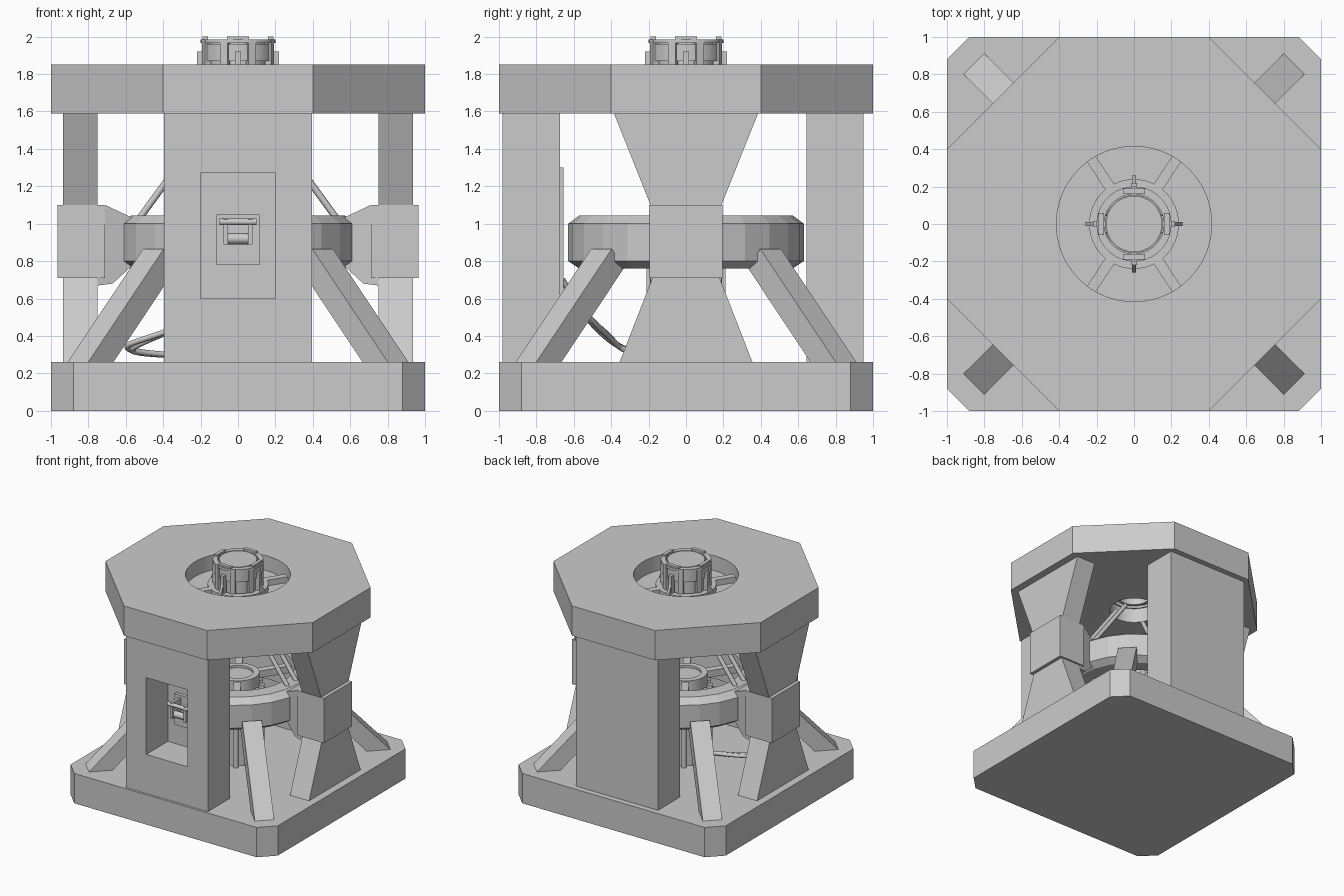
import bpy
import bmesh
from math import cos, sin, pi, radians
from mathutils import Vector

if "Cube" in bpy.data.objects:
    bpy.data.objects.remove(bpy.data.objects["Cube"])

# One plain grey for everything
grey = bpy.data.materials.new("plain grey")
grey.use_nodes = True
COLOUR = (0.6, 0.6, 0.6, 1)
grey.diffuse_color = COLOUR
grey.node_tree.nodes["Principled BSDF"].inputs["Base Color"].default_value = COLOUR


def finish(name, bm):
    bmesh.ops.recalc_face_normals(bm, faces=bm.faces)
    mesh = bpy.data.meshes.new(name)
    bm.to_mesh(mesh)
    bm.free()
    mesh.materials.append(grey)
    obj = bpy.data.objects.new(name, mesh)
    bpy.context.collection.objects.link(obj)
    return obj


def loft(name, lower, upper):
    """Solid between two matching loops of points."""
    bm = bmesh.new()
    a = [bm.verts.new(p) for p in lower]
    b = [bm.verts.new(p) for p in upper]
    bm.faces.new(a)
    bm.faces.new(b)
    for i in range(len(a)):
        j = (i + 1) % len(a)
        bm.faces.new((a[i], a[j], b[j], b[i]))
    return finish(name, bm)


def rect(x0, x1, y0, y1, z):
    return [(x0, y0, z), (x1, y0, z), (x1, y1, z), (x0, y1, z)]


def box(name, x0, x1, y0, y1, z0, z1):
    return loft(name, rect(x0, x1, y0, y1, z0), rect(x0, x1, y0, y1, z1))


def slab(name, cut, z0, z1):
    """Two-unit square slab with its corners cut off."""
    c = 1 - cut
    pts = [(c, -1), (1, -c), (1, c), (c, 1), (-c, 1), (-1, c), (-1, -c), (-c, -1)]
    return loft(name, [(x, y, z0) for x, y in pts], [(x, y, z1) for x, y in pts])


def lathe(name, profile, sides, smooth=False):
    """Closed radius-height profile turned about z."""
    bm = bmesh.new()
    rings = [[bm.verts.new((r * cos(2 * pi * i / sides), r * sin(2 * pi * i / sides), z))
              for r, z in profile] for i in range(sides)]
    n = len(profile)
    for i in range(sides):
        a, b = rings[i], rings[(i + 1) % sides]
        for k in range(n):
            bm.faces.new((a[k], b[k], b[(k + 1) % n], a[(k + 1) % n]))
    obj = finish(name, bm)
    if smooth:
        bpy.ops.object.select_all(action='DESELECT')
        obj.select_set(True)
        bpy.context.view_layer.objects.active = obj
        bpy.ops.object.shade_smooth_by_angle(angle=radians(30))
    return obj


def tube(name, r0, r1, z0, z1, sides=48):
    return lathe(name, [(r0, z0), (r1, z0), (r1, z1), (r0, z1)], sides, True)


def disc(name, r, z0, z1, sides=48):
    loops = [[(r * cos(2 * pi * i / sides), r * sin(2 * pi * i / sides), z)
              for i in range(sides)] for z in (z0, z1)]
    return loft(name, *loops)


def cut(obj, cutter):
    cutter.hide_render = True
    mod = obj.modifiers.new("cut", 'BOOLEAN')
    mod.operation = 'DIFFERENCE'
    mod.solver = 'EXACT'
    mod.object = cutter
    bpy.context.view_layer.objects.active = obj
    bpy.ops.object.modifier_apply(modifier=mod.name)
    bpy.data.objects.remove(cutter)


def rod(name, points, radius, curved=False):
    data = bpy.data.curves.new(name, 'CURVE')
    data.dimensions = '3D'
    data.bevel_depth = radius
    data.bevel_resolution = 2
    data.use_fill_caps = True
    s = data.splines.new('NURBS' if curved else 'POLY')
    s.points.add(len(points) - 1)
    for p, co in zip(s.points, points):
        p.co = (*co, 1)
    if curved:
        s.use_endpoint_u = True
        s.order_u = 4
    data.materials.append(grey)
    obj = bpy.data.objects.new(name, data)
    bpy.context.collection.objects.link(obj)


def spoke(name, angle, r0, r1, half, z0, z1):
    """Radial bar at an angle about z."""
    obj = box(name, r0, r1, -half, half, z0, z1)
    obj.rotation_euler.z = angle


# Base and top slab with its round recess and central opening
slab("base", 0.12, 0, 0.26)
top = slab("top_slab", 0.6, 1.59, 1.85)
cut(top, disc("recess_cutter", 0.415, 1.72, 2.2, 64))
cut(top, disc("opening_cutter", 0.2, 1.4, 2.2))

# Front and back columns, front one with a deep window
front = box("front_column", -0.395, 0.395, -0.98, -0.675, 0.26, 1.59)
cut(front, box("window_cutter", -0.2, 0.2, -1.2, -0.5, 0.6, 1.27))
box("window_back", -0.23, 0.23, -0.68, -0.655, 0.57, 1.3)
box("back_column", -0.395, 0.395, 0.645, 0.95, 0.26, 1.59)

# Latch inside the window
box("latch_panel", -0.115, 0.115, -0.71, -0.68, 0.78, 1.05)
rod("latch_bar", [(-0.1, -0.82, 1.01), (0.1, -0.82, 1.01)], 0.018)
rod("latch_roller", [(-0.075, -0.79, 0.92), (0.075, -0.79, 0.92)], 0.03)
for x in (-0.065, 0.065):
    box("latch_arm", x - 0.012, x + 0.012, -0.83, -0.71, 0.89, 1.03)

# Hourglass side pillars with clamp blocks and tie rods
for side, s in (("left", 1), ("right", -1)):
    a, b = 0.75 * s, 0.935 * s
    loft(side + "_pillar_upper", rect(a, b, -0.19, 0.19, 1.1), rect(a, b, -0.385, 0.385, 1.59))
    loft(side + "_pillar_lower", rect(a, b, -0.355, 0.355, 0.26), rect(a, b, -0.18, 0.18, 0.71))
    box(side + "_clamp_block", 0.71 * s, 0.965 * s, -0.195, 0.195, 0.71, 1.1)
    jaw = [(0.75, 0.19, 1.1), (0.71, 0.19, 1.1), (0.54, 0.13, 1.02),
           (0.54, 0.13, 0.8), (0.67, 0.17, 0.68), (0.75, 0.19, 0.67)]
    loft(side + "_clamp_jaw", [(x * s, -y, z) for x, y, z in jaw], [(x * s, y, z) for x, y, z in jaw])
    for y in (-0.06, 0.06):
        rod(side + "_tie_rod", [(0.54 * s, y, 1.01), (0.14 * s, y, 1.56)], 0.018)

# Faceted ring held in the middle
lathe("ring", [(0.45, 0.76), (0.57, 0.76), (0.63, 0.8), (0.63, 1.0), (0.57, 1.045), (0.45, 1.045)], 24)

# Diagonal struts from the base corners up to the ring
outline = [(1.21, 0.26), (0.64, 0.865), (0.54, 0.77), (1.02, 0.26)]
for i in range(4):
    strut = loft("corner_strut", [(r, -0.078, z) for r, z in outline],
                 [(r, 0.078, z) for r, z in outline])
    strut.rotation_euler.z = pi / 4 + i * pi / 2

# Core inside the ring with slats and cross bars
tube("core", 0.12, 0.17, 0.26, 1.0)
disc("core_lid", 0.17, 0.95, 0.98)
for i in range(12):
    spoke("core_slat", i * pi / 6, 0.16, 0.21, 0.02, 0.26, 0.9)
for sx in (1, -1):
    for sy in (1, -1):
        angle = Vector((sx, 0)).angle_signed(Vector((sx * 0.55, sy * 0.84)))
        heading = (0 if sx > 0 else pi) - angle
        spoke("cross_bar", heading, 0.15, 0.47, 0.03, 0.93, 0.99)
        spoke("recess_spoke", heading, 0.22, 0.42, 0.028, 1.71, 1.77)

# Cap: inner drum, surrounding cage and side lugs
tube("cap_drum", 0.13, 0.155, 1.72, 1.97)
disc("cap_lid", 0.15, 1.95, 1.985)
tube("cage_foot_ring", 0.19, 0.24, 1.72, 1.77)
tube("cage_middle_ring", 0.165, 0.19, 1.87, 1.96)
tube("cage_flange", 0.16, 0.2, 1.965, 1.985)
for i in range(8):
    spoke("cage_post", pi / 8 + i * pi / 4, 0.165, 0.2, 0.022, 1.74, 1.98)
for i in range(4):
    spoke("cap_tab", i * pi / 2, 0.16, 0.19, 0.06, 1.98, 2.0)
    spoke("cap_clip", i * pi / 2, 0.18, 0.22, 0.016, 1.75, 1.92)
    lug = loft("cap_lug", [(0.18, -0.01, 1.93), (0.26, -0.01, 1.75), (0.18, -0.01, 1.75)],
               [(0.18, 0.01, 1.93), (0.26, 0.01, 1.75), (0.18, 0.01, 1.75)])
    lug.rotation_euler.z = i * pi / 2

# Pair of loose cables from the window back to the core
for d in (0, 0.045):
    rod("cable", [(-0.1 - d, -0.66, 0.7), (-0.2, -0.54, 0.5), (-0.42, -0.44 + d, 0.4), (-0.68 + d, -0.36, 0.34 - d / 2),
                  (-0.5, -0.25 + d, 0.3), (-0.15, -0.12, 0.29)], 0.016, True)
